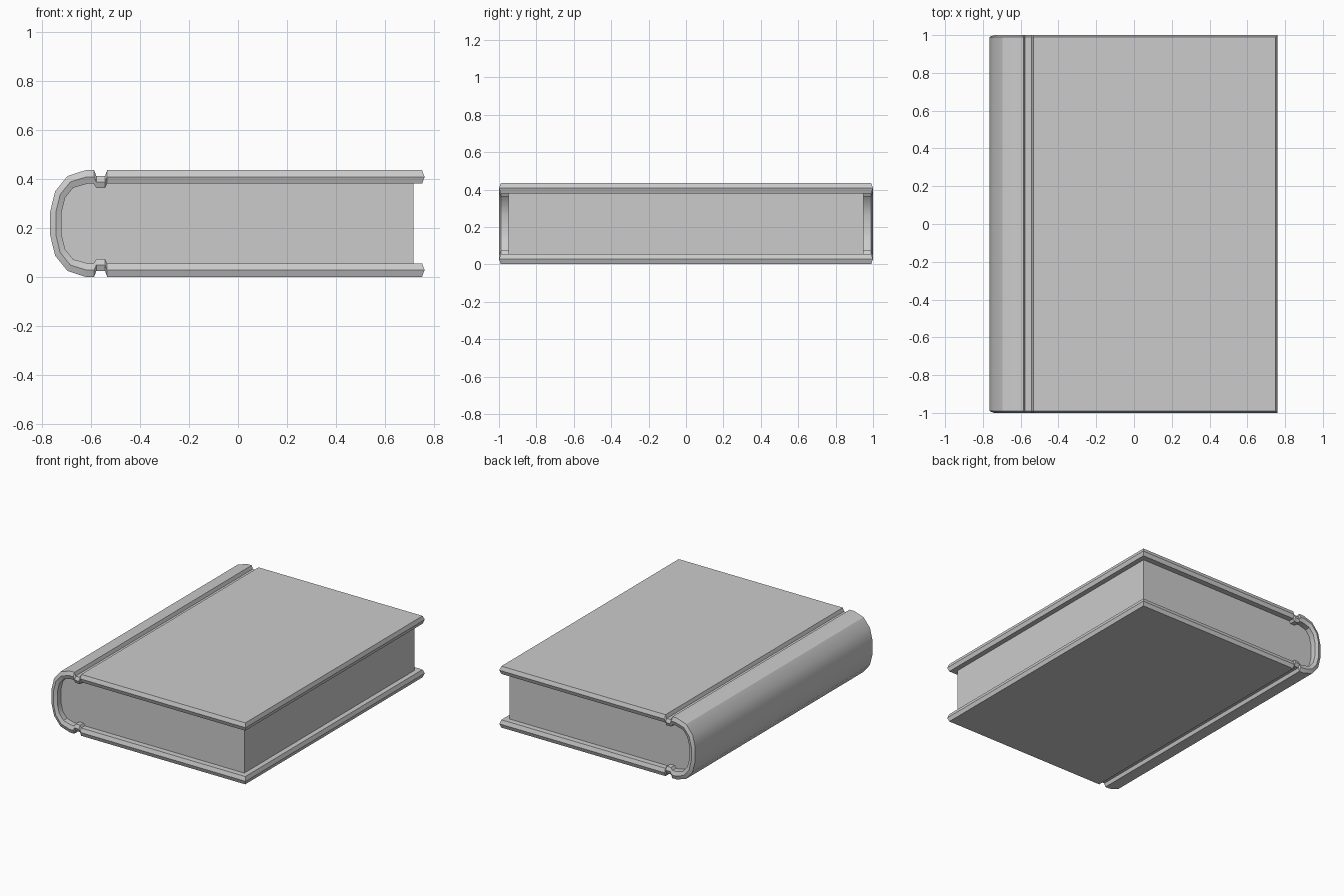
import bpy, bmesh, math

if "Cube" in bpy.data.objects:
    bpy.data.objects.remove(bpy.data.objects["Cube"])

MID_Z = 0.218            # height of the mirror plane through the book
Y_EDGE, Y_FLAT, Y_PAGE = 1.0, 0.99, 0.95

# Upper half of the cover section as (x, z), fore-edge to spine
outer = [(0.75, 0.435), (-0.533, 0.435), (-0.542, 0.411), (-0.577, 0.411), (-0.586, 0.435),
         (-0.622, 0.435), (-0.695, 0.411), (-0.745, 0.349), (-0.765, 0.267)]
inner = [(0.75, 0.380), (-0.533, 0.380), (-0.542, 0.363), (-0.577, 0.363), (-0.588, 0.380),
         (-0.614, 0.380), (-0.671, 0.364), (-0.704, 0.323), (-0.719, 0.263)]


def mirrored(half):
    return half + [(x, 2 * MID_Z - z) for x, z in reversed(half)]


def finish(bm, name):
    bmesh.ops.recalc_face_normals(bm, faces=bm.faces)
    mesh = bpy.data.meshes.new(name)
    bm.to_mesh(mesh)
    bm.free()
    obj = bpy.data.objects.new(name, mesh)
    bpy.context.collection.objects.link(obj)
    bpy.ops.object.select_all(action='DESELECT')
    obj.select_set(True)
    bpy.context.view_layer.objects.active = obj
    bpy.ops.object.shade_smooth_by_angle(angle=math.radians(32))
    return obj


# Cover: one folded sheet whose rim comes to a shallow ridge on every side
middle = [((a[0] + b[0]) / 2, (a[1] + b[1]) / 2) for a, b in zip(outer, inner)]
middle[0] = (0.76, middle[0][1])
bm = bmesh.new()
rings = []
for o, m, i in zip(mirrored(outer), mirrored(middle), mirrored(inner)):
    section = [(o, -Y_FLAT), (m, -Y_EDGE), (i, -Y_FLAT), (i, Y_FLAT), (m, Y_EDGE), (o, Y_FLAT)]
    rings.append([bm.verts.new((p[0], y, p[1])) for p, y in section])
for a, b in zip(rings, rings[1:]):
    for k in range(6):
        n = (k + 1) % 6
        bm.faces.new((a[k], a[n], b[n], b[k]))
for r in (rings[0], rings[-1]):
    bm.faces.new((r[0], r[1], r[4], r[5]))
    bm.faces.new((r[1], r[2], r[3], r[4]))
finish(bm, "cover")

# Page block: fills the inside of the cover, set back from the rim
pages = mirrored([(0.715, inner[0][1])] + inner[1:])
bm = bmesh.new()
face = bm.faces.new([bm.verts.new((x, -Y_PAGE, z)) for x, z in pages])
ext = bmesh.ops.extrude_face_region(bm, geom=[face], use_keep_orig=True)
moved = [e for e in ext["geom"] if isinstance(e, bmesh.types.BMVert)]
bmesh.ops.translate(bm, verts=moved, vec=(0, 2 * Y_PAGE, 0))
finish(bm, "page_block")
